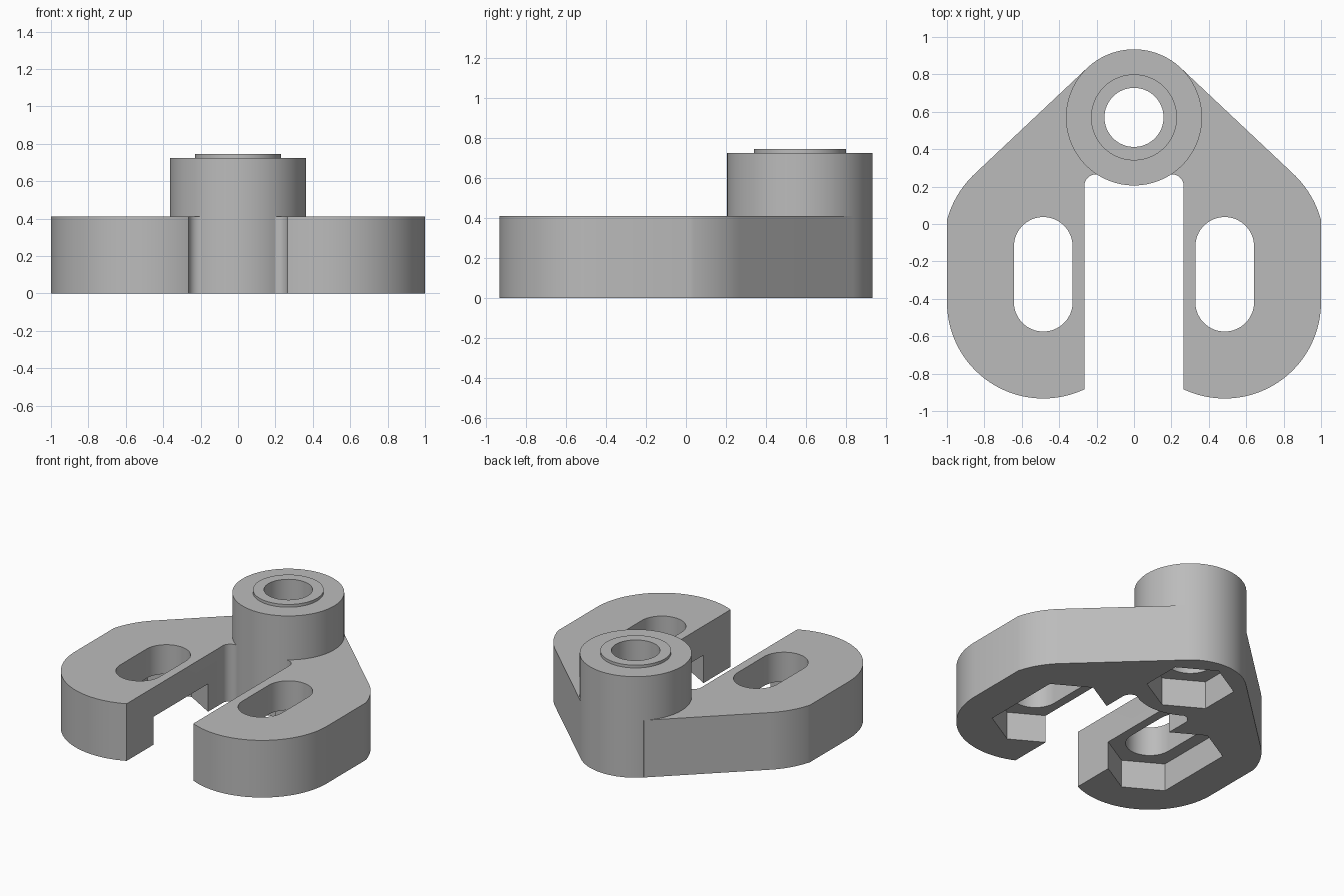
import bpy, bmesh
from math import sin, cos, radians, atan2, acos, hypot, degrees

if "Cube" in bpy.data.objects:
    bpy.data.objects.remove(bpy.data.objects["Cube"])

PLATE_TOP, BOSS_TOP, COLLAR_TOP = 0.41, 0.725, 0.745
BOSS_Y, BOSS_R = 0.57, 0.364
ARM_X, ARM_FRONT, ARM_BACK = 0.485, -0.418, -0.12
FRONT_R, BACK_R, SIDE = 0.515, 0.534, 1.0
POCKET_DEPTH, NUT_R = 0.2, 0.286

grey = bpy.data.materials.new("plain grey")
grey.use_nodes = True
colour = (0.5, 0.5, 0.5, 1)
grey.diffuse_color = colour
grey.node_tree.nodes["Principled BSDF"].inputs["Base Color"].default_value = colour


def arc(cx, cy, r, start, end, steps):
    """Points along an arc, angles in degrees."""
    angles = [radians(start + (end - start) * i / steps) for i in range(steps + 1)]
    return [(cx + r * cos(a), cy + r * sin(a)) for a in angles]


def circle(cx, cy, r, steps=96):
    return arc(cx, cy, r, 0, 360, steps)[:-1]


def slot(cx, r, steps):
    """Outline stretched between the two slot centres."""
    return arc(cx, ARM_BACK, r, 0, 180, steps) + arc(cx, ARM_FRONT, r, 180, 360, steps)


def nut_slot(cx):
    return (arc(cx, ARM_BACK, NUT_R, 30, 150, 2)
            + arc(cx, ARM_FRONT, NUT_R, 210, 330, 2))


def prism(name, outline, z0, z1):
    bm = bmesh.new()
    face = bm.faces.new([bm.verts.new((x, y, z0)) for x, y in outline])
    top = bmesh.ops.extrude_face_region(bm, geom=[face])["geom"]
    for v in top:
        if isinstance(v, bmesh.types.BMVert):
            v.co.z = z1
    bmesh.ops.recalc_face_normals(bm, faces=bm.faces)
    mesh = bpy.data.meshes.new(name)
    bm.to_mesh(mesh)
    bm.free()
    obj = bpy.data.objects.new(name, mesh)
    bpy.context.collection.objects.link(obj)
    mesh.materials.append(grey)
    return obj


def combine(body, tool, operation):
    """Apply a boolean and discard the tool."""
    tool.hide_render = True
    mod = body.modifiers.new(tool.name, 'BOOLEAN')
    mod.operation, mod.object, mod.solver = operation, tool, 'EXACT'
    bpy.context.view_layer.objects.active = body
    bpy.ops.object.modifier_apply(modifier=mod.name)
    bpy.data.objects.remove(tool)


# Plate: rounded arms, flattened sides, and tangent edges running to the boss
dx, dy = -ARM_X, BOSS_Y - ARM_BACK
tangent = degrees(atan2(dy, dx) - acos((BACK_R - BOSS_R) / hypot(dx, dy)))
flat = degrees(acos((SIDE - ARM_X) / BACK_R))
right_half = (arc(ARM_X, ARM_FRONT, FRONT_R, -90, 0, 32)
              + arc(ARM_X, ARM_BACK, BACK_R, flat, tangent, 16)
              + arc(0, BOSS_Y, BOSS_R, tangent, tangent, 1)[:1])
left_half = [(-x, y) for x, y in reversed(right_half)]
front_left = [(-x, y) for x, y in arc(ARM_X, ARM_FRONT, FRONT_R, -90, -150, 20)[1:]]
front_right = arc(ARM_X, ARM_FRONT, FRONT_R, -150, -90, 20)[:-1]
bracket = prism("bracket", right_half + left_half + front_left + front_right, 0, PLATE_TOP)

# Channel between the arms, with filleted inner corners
W, END, FILLET = 0.265, 0.265, 0.06
channel = ([(-W, -1.2), (W, -1.2)]
           + arc(W - FILLET, END - FILLET, FILLET, 0, 90, 10)
           + arc(FILLET - W, END - FILLET, FILLET, 90, 180, 10))
combine(bracket, prism("channel", channel, -0.5, 1), 'DIFFERENCE')

# Boss with raised collar
combine(bracket, prism("boss", circle(0, BOSS_Y, BOSS_R), 0, BOSS_TOP), 'UNION')
combine(bracket, prism("collar", circle(0, BOSS_Y, 0.23), 0.5, COLLAR_TOP), 'UNION')

# Bore and nut pocket under the boss
combine(bracket, prism("bore", circle(0, BOSS_Y, 0.158, 64), -0.5, 1), 'DIFFERENCE')
hexagon = arc(0, BOSS_Y, NUT_R, 30, 330, 5)
combine(bracket, prism("boss_pocket", hexagon, -0.5, POCKET_DEPTH), 'DIFFERENCE')

# Adjustment slots and their nut pockets, which break into the channel
for side in (-1, 1):
    cx = side * ARM_X
    combine(bracket, prism("slot", slot(cx, 0.157, 32), -0.5, 1), 'DIFFERENCE')
    combine(bracket, prism("slot_pocket", nut_slot(cx), -0.5, POCKET_DEPTH), 'DIFFERENCE')

bpy.ops.object.select_all(action='DESELECT')
bracket.select_set(True)
bpy.context.view_layer.objects.active = bracket
bpy.ops.object.shade_smooth_by_angle(angle=radians(20))
